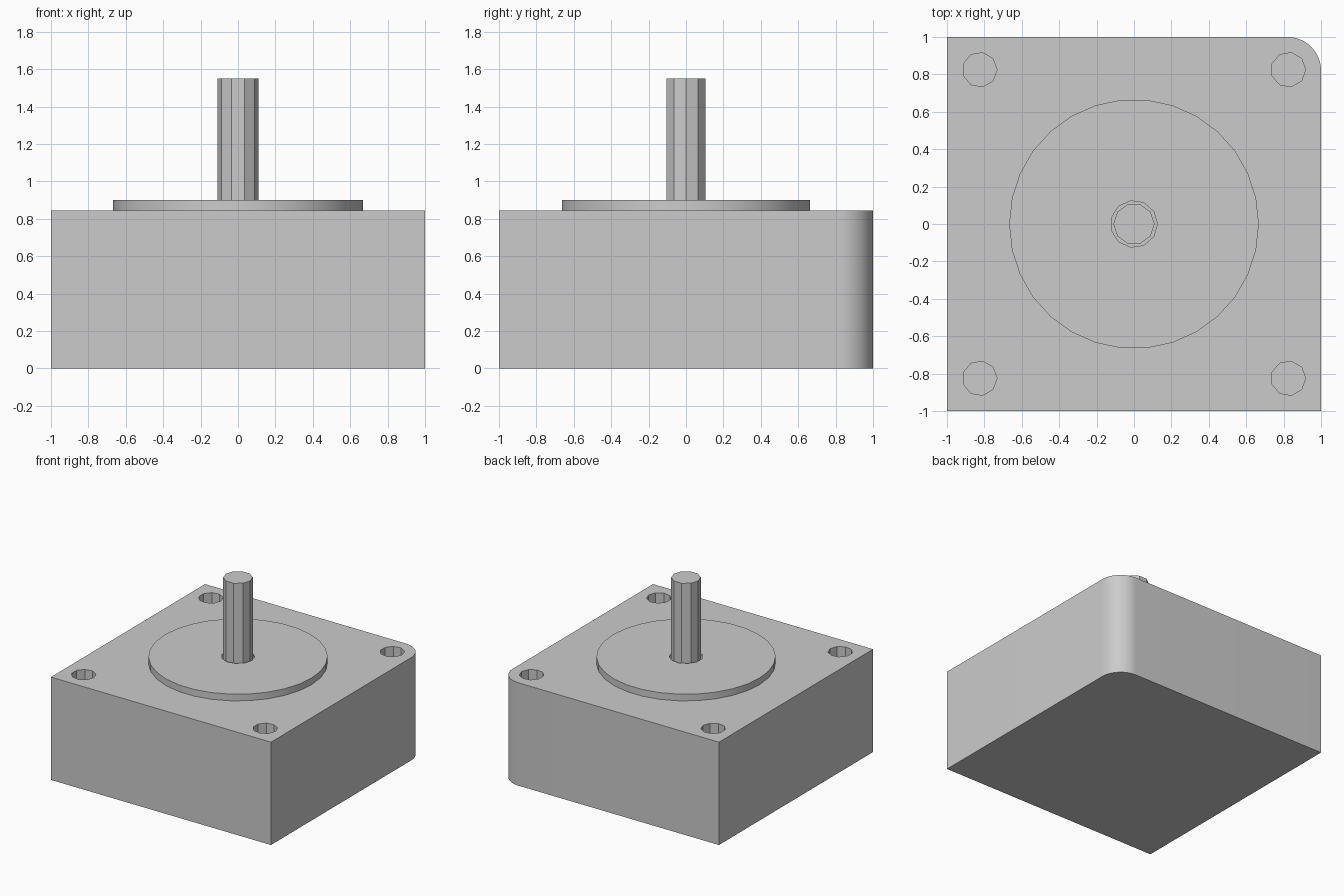
import bpy, bmesh
from math import cos, sin, pi, radians

default = bpy.data.objects.get("Cube")
if default:
    bpy.data.objects.remove(default, do_unlink=True)

BODY_TOP, DISC_TOP, SHAFT_TOP = 0.845, 0.90, 1.55
FILLET, HOLE_POS = 0.18, 0.825
BORE_FLOOR, HOLE_FLOOR = 0.60, 0.55

grey = bpy.data.materials.new("metal grey")
grey.use_nodes = True
colour = (0.6, 0.6, 0.6, 1)
grey.diffuse_color = colour
grey.node_tree.nodes["Principled BSDF"].inputs["Base Color"].default_value = colour


def ring(radius, sides, x=0, y=0):
    return [(x + radius * cos(2 * pi * i / sides), y + radius * sin(2 * pi * i / sides))
            for i in range(sides)]


def prism(name, outline, bottom, top):
    """Extrude a flat outline from bottom to top."""
    bm = bmesh.new()
    face = bm.faces.new([bm.verts.new((x, y, bottom)) for x, y in outline])
    up = bmesh.ops.extrude_face_region(bm, geom=[face])["geom"]
    verts = [v for v in up if isinstance(v, bmesh.types.BMVert)]
    bmesh.ops.translate(bm, verts=verts, vec=(0, 0, top - bottom))
    bmesh.ops.recalc_face_normals(bm, faces=bm.faces)
    mesh = bpy.data.meshes.new(name)
    bm.to_mesh(mesh)
    bm.free()
    mesh.materials.append(grey)
    obj = bpy.data.objects.new(name, mesh)
    bpy.context.collection.objects.link(obj)
    return obj


def activate(obj):
    bpy.ops.object.select_all(action="DESELECT")
    obj.select_set(True)
    bpy.context.view_layer.objects.active = obj


def cut(obj, outline, bottom):
    """Bore a hole of the given outline down to the given height."""
    cutter = prism("hole_cutter", outline, bottom, BODY_TOP + 0.5)
    cutter.hide_render = True
    mod = obj.modifiers.new("hole", "BOOLEAN")
    mod.operation, mod.solver, mod.object = "DIFFERENCE", "EXACT", cutter
    activate(obj)
    bpy.ops.object.modifier_apply(modifier=mod.name)
    bpy.data.objects.remove(cutter, do_unlink=True)


# Square body with one rounded back corner
c = 1 - FILLET
corner = [(c + FILLET * cos(a), c + FILLET * sin(a))
          for a in (radians(90) * i / 16 for i in range(17))]
body = prism("motor_body", [(-1, -1), (1, -1)] + corner + [(-1, 1)], 0, BODY_TOP)

# Raised round boss on the top face
boss = prism("round_boss", ring(0.667, 30), BODY_TOP, DISC_TOP)

# Mounting holes in the corners and the shaft bore
for sx in (-1, 1):
    for sy in (-1, 1):
        cut(body, ring(0.0925, 9, sx * HOLE_POS, sy * HOLE_POS), HOLE_FLOOR)
bore = ring(0.125, 11)
cut(body, bore, BORE_FLOOR)
cut(boss, bore, BODY_TOP - 0.1)

# Faceted shaft standing in the bore
prism("drive_shaft", ring(0.11, 10), BORE_FLOOR, SHAFT_TOP)

# Smooth the fillet and boss rim, keep the facets of the holes sharp
for obj in (body, boss):
    activate(obj)
    bpy.ops.object.shade_smooth_by_angle(angle=radians(30))
